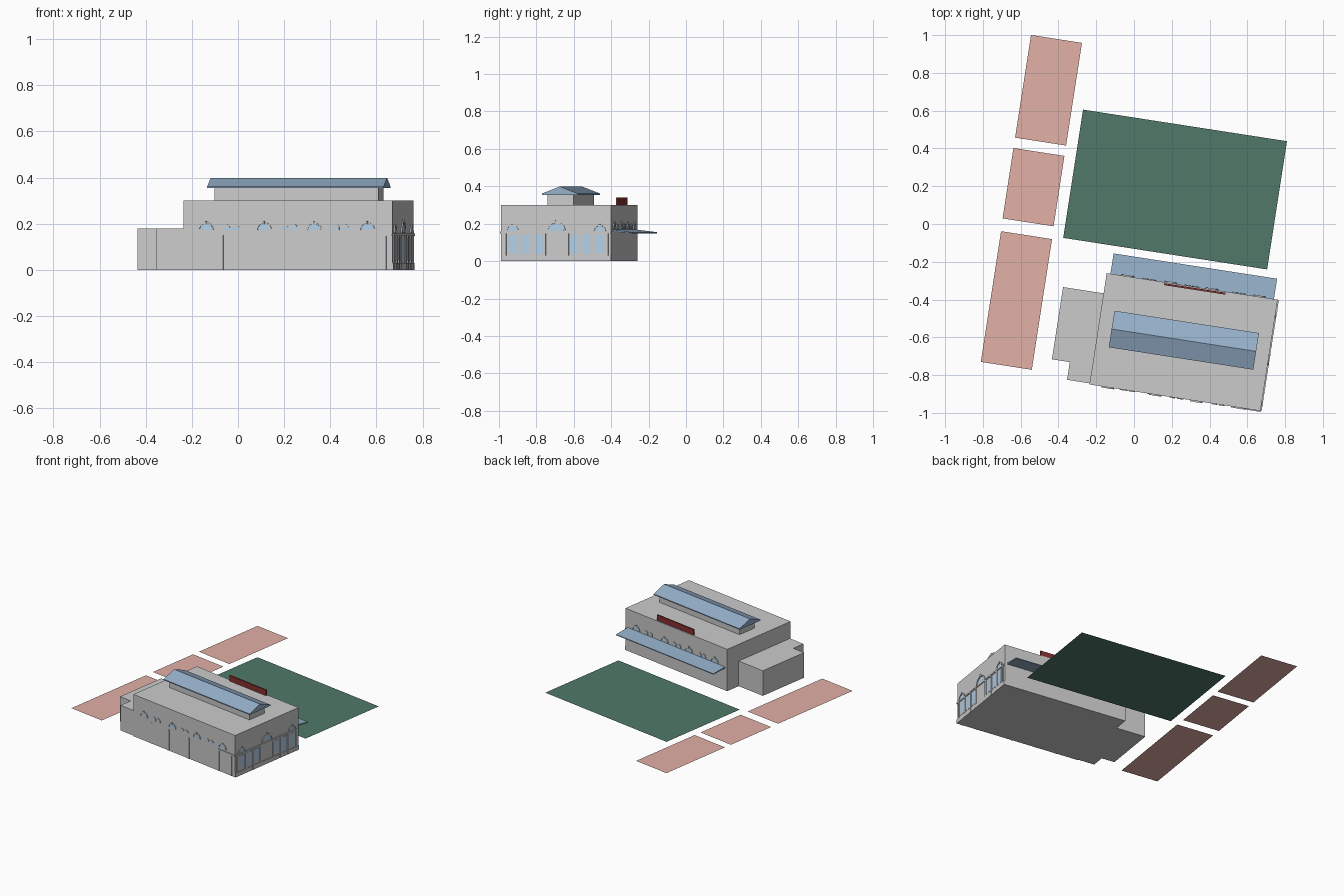
import bpy, bmesh
from math import sin, cos, pi, radians
from mathutils import Matrix, Vector

if "Cube" in bpy.data.objects:
    bpy.data.objects.remove(bpy.data.objects["Cube"])

TILT = Matrix.Rotation(radians(-8.8), 4, 'Z')
BASE = Matrix.Translation((0.2625, -0.625, 0)) @ TILT   # building frame


def mat(name, rgb):
    m = bpy.data.materials.new(name)
    m.diffuse_color = (*rgb, 1)
    m.use_nodes = True
    m.node_tree.nodes["Principled BSDF"].inputs["Base Color"].default_value = m.diffuse_color
    return m


ROOF = mat("roof_blue", (0.30, 0.43, 0.58))
GLASS = mat("glass_blue", (0.45, 0.63, 0.80))
GRASS = mat("lawn_green", (0.08, 0.19, 0.14))
BRICK = mat("terrace_brown", (0.76, 0.44, 0.38))
RED = mat("sign_red", (0.25, 0.03, 0.03))


def frame(x, y, origin=(0, 0, 0)):
    x, y = Vector(x), Vector(y)
    m = Matrix((x, y, x.cross(y))).transposed().to_4x4()
    return BASE @ Matrix.Translation(origin) @ m


def slab(name, m, pts, z0, z1, material=None):
    """Extrude a 2D outline from z0 to z1 in frame m."""
    bm = bmesh.new()
    face = bm.faces.new([bm.verts.new((x, y, z0)) for x, y in pts])
    if z1 != z0:
        ext = bmesh.ops.extrude_face_region(bm, geom=[face])
        for v in ext["geom"]:
            if isinstance(v, bmesh.types.BMVert):
                v.co.z = z1
        bmesh.ops.recalc_face_normals(bm, faces=bm.faces)
    me = bpy.data.meshes.new(name)
    bm.to_mesh(me)
    bm.free()
    ob = bpy.data.objects.new(name, me)
    bpy.context.collection.objects.link(ob)
    ob.matrix_world = m
    if material:
        me.materials.append(material)
    return ob


def rect(x0, x1, y0, y1):
    return [(x0, y0), (x1, y0), (x1, y1), (x0, y1)]


def arc(cx, cy, r, n=12):
    return [(cx + r * cos(pi * i / n), cy + r * sin(pi * i / n)) for i in range(n + 1)]


def arch_window(m, cx, cy, r):
    """Half-round glass with a raised hood and keystone."""
    slab("arch_glass", m, arc(cx, cy, r * 0.82), 0, 0.002, GLASS)
    slab("arch_hood", m, arc(cx, cy, r) + arc(cx, cy, r * 0.84)[::-1], 0, 0.006)
    slab("keystone", m, rect(cx - 0.004, cx + 0.004, cy + r * 0.8, cy + r * 1.15), 0, 0.008)


# Main hall, stepped annex and clerestory
slab("main_hall", BASE, rect(-0.458, 0.458, -0.298, 0.298), 0, 0.30)
slab("annex", BASE, [(-0.675, -0.197), (-0.579, -0.197), (-0.579, -0.292),
                     (-0.458, -0.292), (-0.458, 0.19), (-0.675, 0.19)], 0, 0.18)
slab("clerestory", BASE, rect(-0.36, 0.36, -0.06, 0.08), 0.30, 0.36)

# Gabled clerestory roof and sloping canopy
side = frame((0, 1, 0), (0, 0, 1))
slab("clerestory_roof", side, [(-0.088, 0.354), (0.108, 0.354), (0.108, 0.361),
                               (0.010, 0.399), (-0.088, 0.361)], -0.387, 0.387, ROOF)
slab("canopy", side, [(0.297, 0.158), (0.407, 0.149), (0.407, 0.155), (0.297, 0.168)],
     -0.438, 0.438, ROOF)

# Blank rooftop sign panel
slab("sign_panel", BASE, rect(-0.15, 0.18, 0.282, 0.292), 0.30, 0.34, RED)

# Long facades: arched windows with small flat heads between them
front = frame((1, 0, 0), (0, 0, 1), (0, -0.298, 0))
back = frame((-1, 0, 0), (0, 0, 1), (0, 0.298, 0))
for wall in (front, back):
    for x in (-0.36, -0.105, 0.115, 0.347):
        arch_window(wall, x, 0.173, 0.033)
    for x in (-0.25, 0.005, 0.23):
        for dx in (-0.02, 0.02):
            slab("small_window", wall, rect(x + dx - 0.015, x + dx + 0.015, 0.172, 0.184),
                 0, 0.003, GLASS)
            slab("window_hood", wall, arc(x + dx, 0.184, 0.015, 6), 0, 0.004)
for x in (-0.29, -0.14, 0.04, 0.31, 0.425):
    slab("front_pilaster", front, rect(x - 0.006, x + 0.006, 0, 0.15), 0, 0.003)
slab("front_lintel", front, rect(0.30, 0.458, 0.147, 0.158), 0, 0.005)

# Right-hand end: tall windows, three arches, band and plinth
end = frame((0, 1, 0), (0, 0, 1), (0.458, 0, 0))
arch_window(end, 0, 0.160, 0.052)
for s in (-1, 1):
    arch_window(end, s * 0.236, 0.160, 0.034)
    for y in (0.094, 0.164, 0.234):
        slab("tall_window", end, rect(s * y - 0.023, s * y + 0.023, 0.04, 0.14), 0, 0.002, GLASS)
    for y in (0.062, 0.129, 0.199, 0.276):
        slab("end_pilaster", end, rect(s * y - 0.007, s * y + 0.007, 0, 0.15), 0, 0.005)
slab("end_band", end, rect(-0.298, 0.298, 0.147, 0.157), 0, 0.006)
slab("end_plinth", end, rect(-0.298, 0.298, 0, 0.03), 0, 0.004)


# Flat ground areas
def ground_patch(name, cx, cy, w, d, material):
    m = Matrix.Translation((cx, cy, 0)) @ TILT
    slab(name, m, rect(-w / 2, w / 2, -d / 2, d / 2), 0.001, 0.001, material)


ground_patch("lawn", 0.2175, 0.1825, 1.0925, 0.687, GRASS)
for cx, cy, d in ((-0.4525, 0.708, 0.55), (-0.532, 0.195, 0.377), (-0.6225, -0.405, 0.70)):
    ground_patch("terrace", cx, cy, 0.273, d, BRICK)
